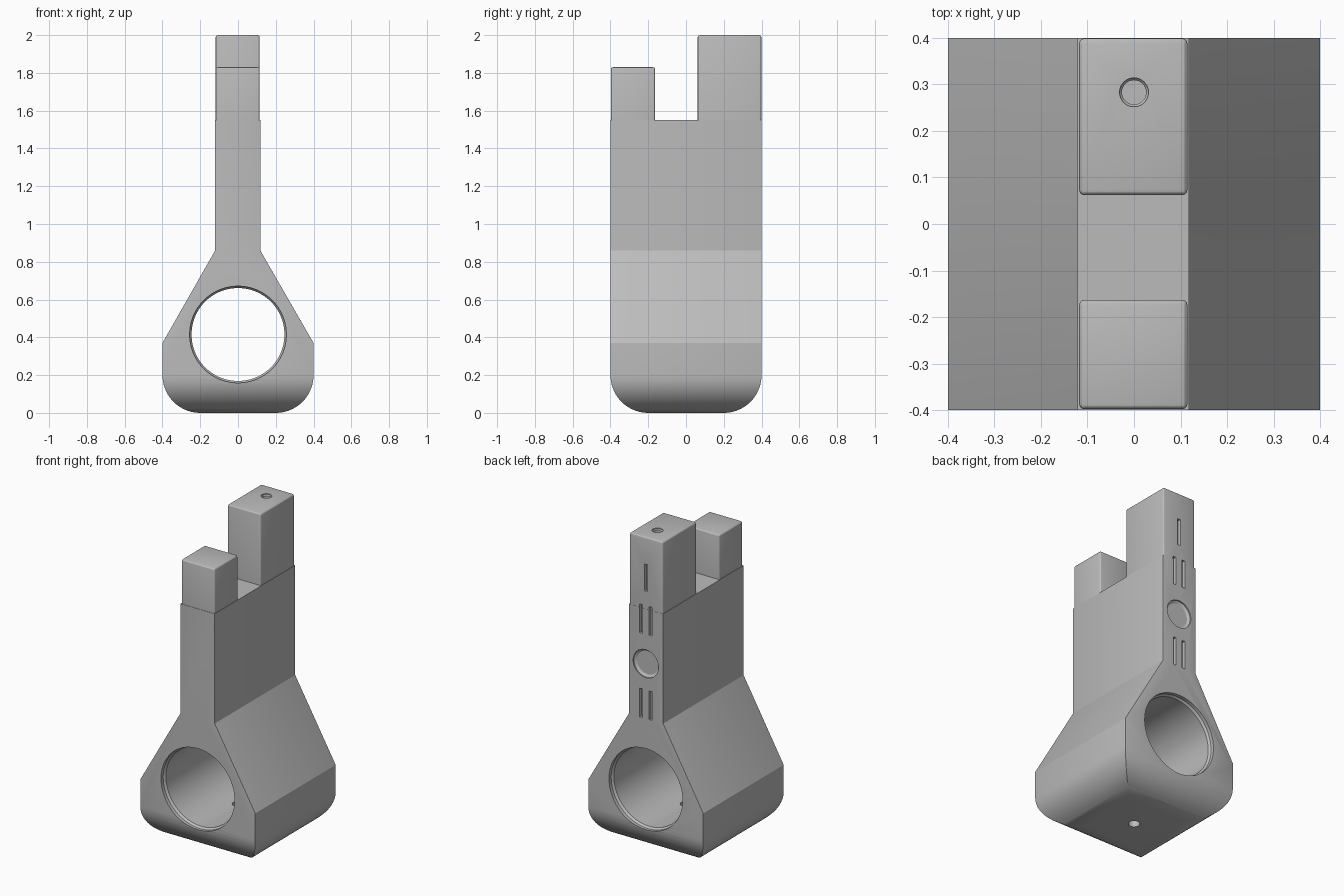
import bpy, bmesh, math
from mathutils import Matrix

if "Cube" in bpy.data.objects:
    bpy.data.objects.remove(bpy.data.objects["Cube"], do_unlink=True)

grey = bpy.data.materials.new("plain grey")
grey.use_nodes = True
grey.diffuse_color = (0.5, 0.5, 0.5, 1)
grey.node_tree.nodes["Principled BSDF"].inputs["Base Color"].default_value = (0.5, 0.5, 0.5, 1)


def finish(name, bm):
    bmesh.ops.recalc_face_normals(bm, faces=bm.faces)
    mesh = bpy.data.meshes.new(name)
    bm.to_mesh(mesh)
    bm.free()
    mesh.materials.append(grey)
    ob = bpy.data.objects.new(name, mesh)
    bpy.context.collection.objects.link(ob)
    return ob


def prism(name, outline, place, half=0.4):
    """Extrude a 2D outline; place(u, v, w) gives the 3D point."""
    bm = bmesh.new()
    ends = [[bm.verts.new(place(u, v, w)) for u, v in outline] for w in (-half, half)]
    n = len(outline)
    for ring in ends:
        bm.faces.new(ring)
    for i in range(n):
        j = (i + 1) % n
        bm.faces.new((ends[0][i], ends[0][j], ends[1][j], ends[1][i]))
    return finish(name, bm)


def box(name, x, y, z):
    bm = bmesh.new()
    bmesh.ops.create_cube(bm, size=1)
    for v in bm.verts:
        v.co = [a[0] + (c + 0.5) * (a[1] - a[0]) for a, c in zip((x, y, z), v.co)]
    return finish(name, bm)


def lathe(name, profile, loc, along_y=False, sides=48):
    """Solid of revolution from (radius, height) pairs."""
    bm = bmesh.new()
    rings = [[bm.verts.new((r * math.cos(k * math.tau / sides),
                            r * math.sin(k * math.tau / sides), h))
              for k in range(sides)] for r, h in profile]
    for a, b in zip(rings, rings[1:]):
        for k in range(sides):
            j = (k + 1) % sides
            bm.faces.new((a[k], a[j], b[j], b[k]))
    bm.faces.new(rings[0])
    bm.faces.new(rings[-1])
    turn = Matrix.Rotation(-math.pi / 2, 4, 'X') if along_y else Matrix()
    bm.transform(Matrix.Translation(loc) @ turn)
    return finish(name, bm)


def apply_mod(ob, kind, **settings):
    mod = ob.modifiers.new(kind, kind)
    for key, value in settings.items():
        setattr(mod, key, value)
    bpy.context.view_layer.objects.active = ob
    bpy.ops.object.modifier_apply(modifier=mod.name)


def combine(ob, other, operation):
    apply_mod(ob, 'BOOLEAN', object=other, operation=operation, solver='EXACT')
    bpy.data.objects.remove(other, do_unlink=True)


def soften(ob, width):
    apply_mod(ob, 'BEVEL', width=width, segments=3, limit_method='ANGLE',
              angle_limit=math.radians(35))


# Rounded bottom shared by both outlines, running left to right
R, STEPS = 0.2, 14
right_arc = [(0.4 - R + R * math.sin(t), R - R * math.cos(t))
             for t in (i * math.pi / 2 / STEPS for i in range(STEPS + 1))]
bottom = [(-u, v) for u, v in reversed(right_arc)] + right_arc

# Body: front outline crossed with side outline
front = bottom + [(0.4, 0.37), (0.118, 0.86), (0.118, 1.6),
                  (-0.121, 1.6), (-0.121, 0.86), (-0.4, 0.37)]
body = prism("clamp_body", front, lambda u, v, w: (u, w, v))
side = prism("side_outline", bottom + [(0.4, 1.7), (-0.4, 1.7)],
             lambda u, v, w: (w, u, v), 0.5)
combine(body, side, 'INTERSECT')
soften(body, 0.008)
combine(body, box("neck_trim", (-1, 1), (-1, 1), (1.55, 3)), 'DIFFERENCE')

# Front and back prongs
for name, y, top in (("front_prong", (-0.398, -0.163), 1.83),
                     ("back_prong", (0.062, 0.399), 2.0)):
    prong = box(name, (-0.118, 0.115), y, (1.45, top))
    soften(prong, 0.012)
    combine(body, prong, 'UNION')

# Large through bore with widened rims
half_bore = [(0.246, 0.365), (0.256, 0.378), (0.256, 0.45)]
bore = [(r, -h) for r, h in reversed(half_bore)] + half_bore
combine(body, lathe("bore", bore, (0, 0, 0.415), True, 96), 'DIFFERENCE')

# Drain hole under the bore and socket on the tall prong
combine(body, lathe("drain_hole", [(0.033, -0.1), (0.033, 0.3)], (0, 0, 0)), 'DIFFERENCE')
combine(body, lathe("top_socket", [(0.026, -0.12), (0.026, -0.012), (0.031, -0.006), (0.031, 0.1)],
                    (0, 0.283, 2)), 'DIFFERENCE')

# Round recess and slots on the back face
combine(body, lathe("back_recess", [(0.073, -0.018), (0.088, -0.008), (0.088, 0.1)],
                    (0, 0.4, 1.205), True), 'DIFFERENCE')
for x, low, high in ((0, 1.66, 1.83), (-0.033, 1.39, 1.57), (0.033, 1.39, 1.57),
                     (-0.033, 0.86, 1.04), (0.033, 0.86, 1.04)):
    slot = box("back_slot", (x - 0.01, x + 0.01), (0.38, 0.5), (low, high))
    combine(body, slot, 'DIFFERENCE')

bpy.ops.object.select_all(action='DESELECT')
body.select_set(True)
bpy.context.view_layer.objects.active = body
bpy.ops.object.shade_smooth_by_angle(angle=math.radians(25))
